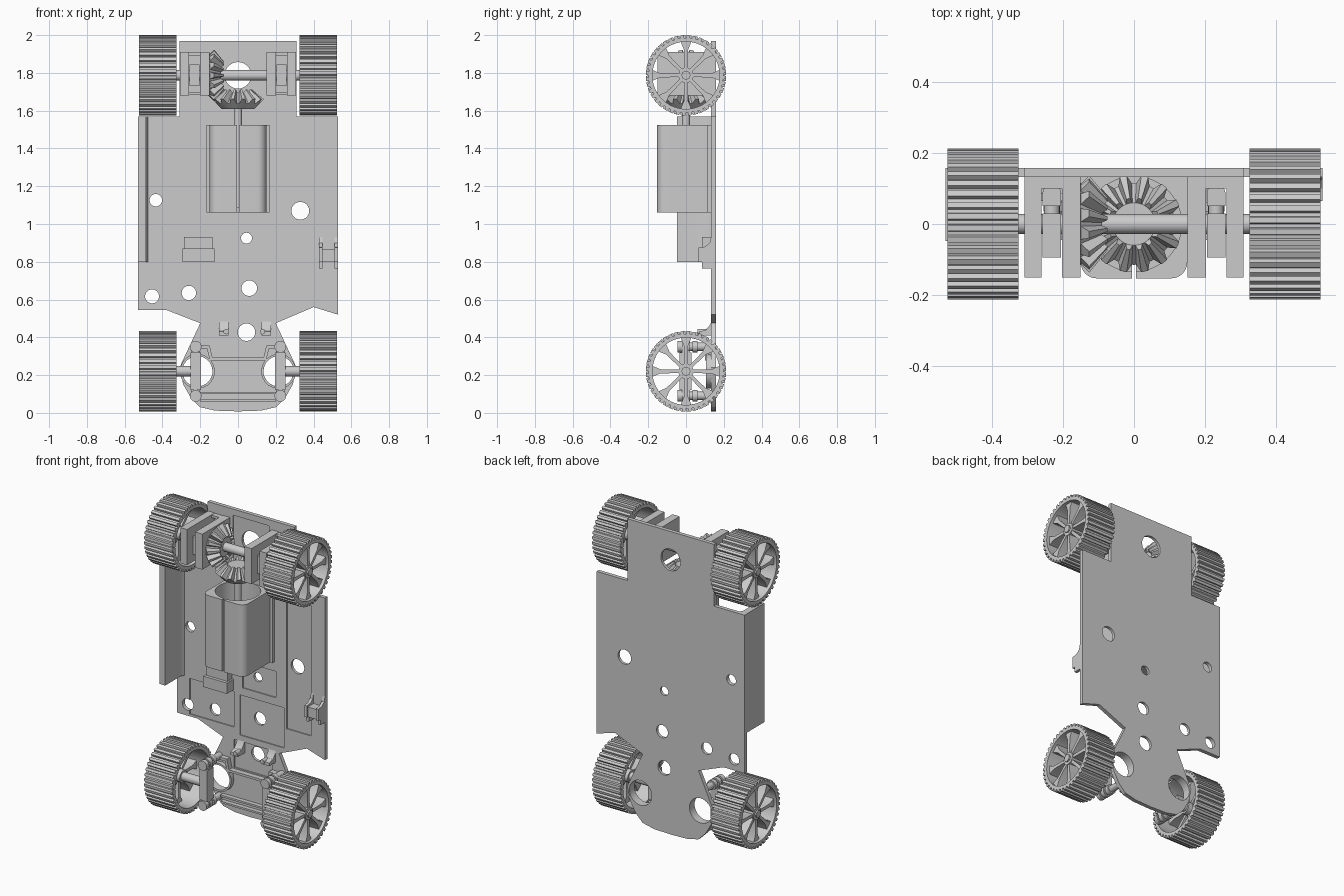
import bpy, bmesh
from math import sin, cos, pi, tau
from mathutils import Vector, Matrix

if "Cube" in bpy.data.objects:
    bpy.data.objects.remove(bpy.data.objects["Cube"])


def finish(name, bm):
    bmesh.ops.recalc_face_normals(bm, faces=bm.faces)
    me = bpy.data.meshes.new(name)
    bm.to_mesh(me)
    bm.free()
    ob = bpy.data.objects.new(name, me)
    bpy.context.collection.objects.link(ob)
    return ob


def add_prism(bm, pts, a, b, place):
    """Extrude a closed 2D outline from depth a to b; place maps (u, v, depth) to xyz."""
    lo = [bm.verts.new(place(u, v, a)) for u, v in pts]
    hi = [bm.verts.new(place(u, v, b)) for u, v in pts]
    bm.faces.new(lo)
    bm.faces.new(hi)
    for i in range(len(pts)):
        j = (i + 1) % len(pts)
        bm.faces.new((lo[i], lo[j], hi[j], hi[i]))


ALONG = {'x': lambda u, v, d: (d, u, v),      # outline in y, z
         'y': lambda u, v, d: (u, d, v),      # outline in x, z
         'z': lambda u, v, d: (u, v, d)}      # outline in x, y


def prism(name, pts, a, b, axis):
    bm = bmesh.new()
    add_prism(bm, pts, a, b, ALONG[axis])
    return finish(name, bm)


def box(name, x0, x1, y0, y1, z0, z1):
    return prism(name, [(x0, z0), (x1, z0), (x1, z1), (x0, z1)], y0, y1, 'y')


def circle(u, v, r, n=32):
    return [(u + r * cos(tau * i / n), v + r * sin(tau * i / n)) for i in range(n)]


def cyl(name, u, v, r, a, b, axis, n=32):
    return prism(name, circle(u, v, r, n), a, b, axis)


def cut(ob, cutter):
    cutter.hide_render = True
    m = ob.modifiers.new('cut', 'BOOLEAN')
    m.operation, m.solver, m.object = 'DIFFERENCE', 'EXACT', cutter
    bpy.context.view_layer.objects.active = ob
    bpy.ops.object.modifier_apply(modifier=m.name)
    bpy.data.objects.remove(cutter)


FRONT, BACK = 0.133, 0.158
REAR_Z, NOSE_Z = 1.787, 0.22

# chassis plate with rounded nose
nose = [(-0.31, 0.24), (-0.29, 0.15), (-0.25, 0.08), (-0.2, 0.03), (-0.12, 0.012), (0, 0.008)]
outline = [(-0.31, 1.97), (-0.31, 1.57), (-0.53, 1.57), (-0.53, 0.545), (-0.38, 0.545), (-0.2, 0.475)]
outline += nose + [(-x, z) for x, z in nose[-2::-1]]
outline += [(0.2, 0.475), (0.4, 0.56), (0.53, 0.52), (0.53, 1.57), (0.31, 1.57), (0.31, 1.97)]
plate = prism('chassis_plate', outline, FRONT, BACK, 'y')
for x0, x1, z0, z1 in [(-0.08, 0.235, 0.52, 0.78), (-0.44, -0.12, 0.56, 0.79),
                       (-0.06, 0.18, 0.83, 1.0), (0.256, 0.43, 0.65, 1.54),
                       (-0.13, 0.13, 1.6, 1.93), (-0.12, 0.15, 0.3, 0.48)]:
    cut(plate, box('recess', x0, x1, FRONT - 0.02, FRONT + 0.007, z0, z1))
for x, z, r in [(0, REAR_Z, 0.07), (-0.435, 1.126, 0.033), (0.33, 1.07, 0.047), (0.045, 0.925, 0.029),
                (0.06, 0.66, 0.041), (-0.26, 0.635, 0.038), (-0.455, 0.617, 0.037), (0.045, 0.427, 0.046),
                (-0.215, NOSE_Z, 0.08), (0.215, NOSE_Z, 0.08)]:
    cut(plate, cyl('hole', x, z, r, 0, 0.3, 'y'))

# left side wall with a small fillet at its foot
prism('side_wall', [(-0.53, -0.048), (-0.488, -0.048), (-0.488, 0.11), (-0.475, 0.136), (-0.53, 0.136)],
      0.8, 1.57, 'z')

# motor housing: rounded box with a bore and a split front
w, r = 0.15, 0.045
arc = [(w - r + r * cos(t * pi / 12), -0.153 + r - r * sin(t * pi / 12)) for t in range(7)]
half = [(0.168, 0.135), (0.168, 0.115), (w, 0.115)] + arc
housing = prism('motor_housing', half + [(-x, y) for x, y in half[::-1]], 1.06, 1.525, 'z')
cut(housing, cyl('bore', 0, 0, 0.134, 1.09, 1.6, 'z', 48))
cut(housing, box('split', -0.006, 0.006, -0.2, -0.1, 1.04, 1.6))
cyl('motor_shaft', 0, 0, 0.022, 1.08, 1.66, 'z', 16)

# switch block and right-hand clip
box('switch_body', -0.285, -0.135, 0.085, 0.135, 0.87, 0.93)
box('switch_foot', -0.295, -0.125, 0.065, 0.135, 0.80, 0.87)
for i, (x0, x1) in enumerate([(0.43, 0.448), (0.512, 0.53)]):
    prism(f'clip_cheek_{i}', [(0.135, 0.94), (0.125, 0.90), (0.1, 0.88), (0.065, 0.875), (0.065, 0.80),
                              (0.085, 0.80), (0.085, 0.765), (0.135, 0.765)], x0, x1, 'x')
box('clip_bar', 0.44, 0.52, 0.075, 0.135, 0.80, 0.865)

# steering pivot gussets
for i, x in enumerate([-0.075, 0.15]):
    prism(f'gusset_{i}', [(0.14, 0.52), (0.13, 0.47), (0.105, 0.44), (0.07, 0.43), (0.07, 0.41), (0.14, 0.41)],
          x - 0.026, x + 0.026, 'x')
    cyl(f'gusset_pin_{i}', x + (0.012 if i == 0 else -0.02), 0.43, 0.014, 0.06, 0.14, 'y', 16)


# open wheel: toothed tyre, eight flared spokes and hub, outer face towards +x
def wheel_mesh():
    bm = bmesh.new()
    n, x0, x1 = 40, 0.325, 0.525
    rings = []
    for tip, root, x in [(0.213, 0.198, x0), (0.213, 0.198, x1), (0.178, 0.178, x1), (0.178, 0.178, x0)]:
        ring = []
        for i in range(n):
            for frac, rad in [(0.0, root), (0.32, root), (0.42, tip), (0.9, tip)]:
                a = tau * (i + frac) / n
                ring.append(bm.verts.new((x, rad * cos(a), rad * sin(a))))
        rings.append(ring)
    for k in range(4):
        p, q = rings[k], rings[(k + 1) % 4]
        for i in range(len(p)):
            j = (i + 1) % len(p)
            bm.faces.new((p[i], p[j], q[j], q[i]))
    spoke = [(0.025, -0.009), (0.135, -0.011), (0.182, -0.03), (0.182, 0.03), (0.135, 0.011), (0.025, 0.009)]
    for i in range(8):
        c, s = cos(tau * i / 8), sin(tau * i / 8)
        add_prism(bm, [(u * c - v * s, u * s + v * c) for u, v in spoke], 0.42, 0.505, ALONG['x'])
    add_prism(bm, circle(0, 0, 0.04, 24), 0.39, 0.51, ALONG['x'])
    add_prism(bm, circle(0, 0, 0.024, 8), 0.31, 0.52, ALONG['x'])
    return finish('wheel_rear_right', bm)


wheel = wheel_mesh()
wheel.location = (0, 0, REAR_Z)
for name, z, turn in [('wheel_rear_left', REAR_Z, pi), ('wheel_front_right', NOSE_Z, 0),
                      ('wheel_front_left', NOSE_Z, pi)]:
    ob = bpy.data.objects.new(name, wheel.data)
    bpy.context.collection.objects.link(ob)
    ob.location, ob.rotation_euler = (0, 0, z), (0, 0, turn)


# mitre gear about local z with its pitch apex at the origin
def gear(name, rot, phase):
    bm = bmesh.new()
    profile = [(0, -0.177), (0.088, -0.177), (0.115, -0.15), (0.06, -0.09), (0, -0.09)]
    vs = [bm.verts.new((rad, 0, z)) for rad, z in profile]
    es = [bm.edges.new(p) for p in zip(vs, vs[1:])]
    bmesh.ops.spin(bm, geom=vs + es, cent=(0, 0, 0), axis=(0, 0, 1), angle=tau, steps=28)
    bmesh.ops.remove_doubles(bm, verts=bm.verts, dist=1e-5)
    for i in range(14):
        turn = Matrix.Rotation(tau * (i + phase) / 14, 4, 'Z')
        ends = []
        for (rr, rz), (tr, tz), wr, wt in [((0.108, -0.155), (0.137, -0.126), 0.021, 0.010),
                                           ((0.055, -0.096), (0.073, -0.074), 0.011, 0.005)]:
            ends.append([bm.verts.new(turn @ Vector(p)) for p in
                         [(rr, -wr, rz), (rr, wr, rz), (tr, wt, tz), (tr, -wt, tz)]])
        a, b = ends
        bm.faces.new(a)
        bm.faces.new(b)
        for k in range(4):
            m = (k + 1) % 4
            bm.faces.new((a[k], a[m], b[m], b[k]))
    ob = finish(name, bm)
    ob.location, ob.rotation_euler = (0, 0, REAR_Z), rot
    return ob


gear('motor_gear', (0, 0, 0), 0)
gear('axle_gear', (0, pi / 2, 0), 0.5)
cyl('rear_axle', 0, REAR_Z, 0.028, -0.4, 0.4, 'x', 24)

for s, side in [(-1, 'left'), (1, 'right')]:
    # rear axle bracket slabs with a bearing between them
    for part, a, b in [('inner', 0.15, 0.202), ('outer', 0.26, 0.308)]:
        box(f'rear_bracket_{part}_{side}', *sorted((s * a, s * b)), -0.15, 0.136, 1.68, 1.91)
    x0, x1 = sorted((s * 0.205, s * 0.257))
    box(f'bearing_block_{side}', x0, x1, -0.095, 0.03, 1.73, 1.845)
    cyl(f'bearing_neck_{side}', s * 0.231, REAR_Z, 0.022, 0.02, 0.08, 'y', 20)
    prism(f'bearing_cap_{side}', [(x0, 0.05), (x1, 0.05), (x1, 0.09), (s * 0.231 + 0.015, 0.122),
                                  (s * 0.231, 0.134), (s * 0.231 - 0.015, 0.122), (x0, 0.09)], 1.75, 1.825, 'z')
    for z in (1.69, 1.9):
        box(f'bracket_tie_{side}', *sorted((s * 0.2, s * 0.262)), 0.1, 0.136, z - 0.008, z + 0.008)

    # front stub axle and steering knuckle
    cyl(f'stub_axle_{side}', 0, NOSE_Z, 0.028, *sorted((s * 0.2, s * 0.4)), 'x', 24)
    box(f'knuckle_{side}', *sorted((s * 0.197, s * 0.252)), -0.035, 0.03, 0.12, 0.32)
    for end, z in [('lower', 0.09), ('upper', 0.35)]:
        cyl(f'kingpin_{end}_{side}', s * 0.224, z, 0.022, -0.045, 0.14, 'y', 20)
        for k, y in enumerate((-0.045, -0.005, 0.035)):
            cyl(f'kingpin_collar_{end}_{k}_{side}', s * 0.224, z, 0.031, y, y + 0.027, 'y', 24)
        box(f'knuckle_arm_{end}_{side}', *sorted((s * 0.2, s * 0.248)), -0.02, 0.02, min(z, 0.22), max(z, 0.22))
    ring = cyl(f'pivot_ring_{side}', s * 0.215, NOSE_Z, 0.092, 0.105, 0.14, 'y', 40)
    cut(ring, cyl('ring_bore', s * 0.215, NOSE_Z, 0.08, 0.0, 0.2, 'y', 40))

# front steering frame: cranked tie rod and two cross bars
rod = [(0.2, 0.357), (0.15, 0.357), (0.135, 0.292)]
rod += [(-x, z) for x, z in rod[::-1]]
low = [(0.2, 0.34), (0.165, 0.34), (0.148, 0.277)]
rod += [(-x, z) for x, z in low] + low[::-1]
prism('tie_rod', rod, 0.1, 0.136, 'y')
for i, z in enumerate((0.065, 0.105)):
    box(f'cross_bar_{i}', -0.2, 0.2, 0.105, 0.136, z - 0.006, z + 0.006)

# smooth the round surfaces, keep hard edges
bpy.ops.object.select_all(action='SELECT')
bpy.context.view_layer.objects.active = plate
bpy.ops.object.shade_smooth_by_angle(angle=0.5)
